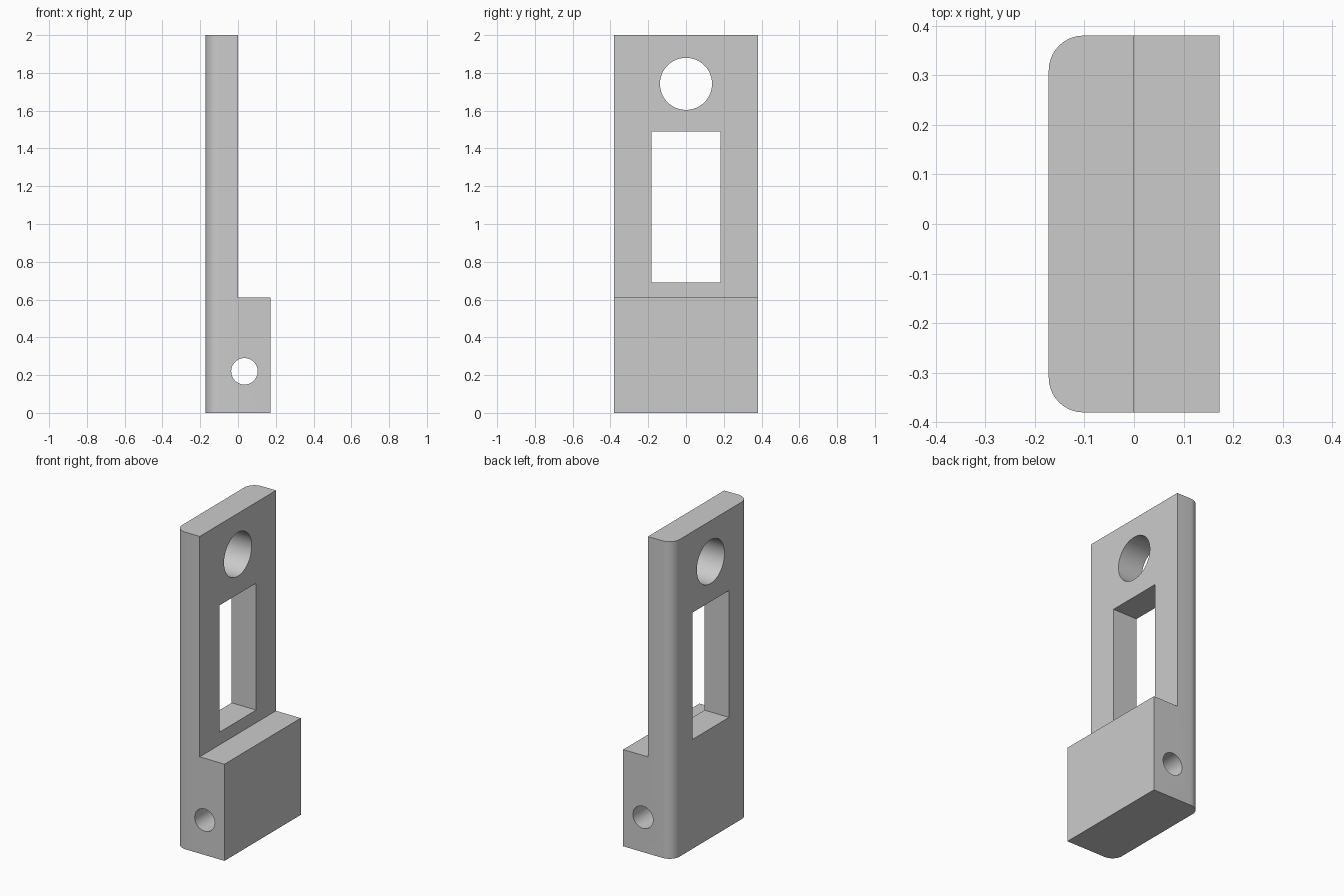
import bpy, bmesh, math

if "Cube" in bpy.data.objects:
    bpy.data.objects.remove(bpy.data.objects["Cube"])

HALF_X, HALF_Y, HEIGHT = 0.172, 0.38, 2.0
STEP_X, STEP_Z = -0.001, 0.61
CORNER = 0.07

# Bracket body: L-shaped side profile extruded across the width
profile = [(-HALF_X, 0), (HALF_X, 0), (HALF_X, STEP_Z),
           (STEP_X, STEP_Z), (STEP_X, HEIGHT), (-HALF_X, HEIGHT)]
bm = bmesh.new()
face = bm.faces.new([bm.verts.new((x, -HALF_Y, z)) for x, z in profile])
ext = bmesh.ops.extrude_face_region(bm, geom=[face])
bmesh.ops.translate(bm, vec=(0, 2 * HALF_Y, 0),
                    verts=[v for v in ext["geom"] if isinstance(v, bmesh.types.BMVert)])

# Rounded vertical corners on the back of the plate
corners = [e for e in bm.edges
           if all(abs(v.co.x + HALF_X) < 1e-5 for v in e.verts)
           and abs(e.verts[0].co.z - e.verts[1].co.z) > 1]
bmesh.ops.bevel(bm, geom=corners, offset=CORNER, offset_type='OFFSET',
                segments=10, profile=0.5, affect='EDGES')
bmesh.ops.recalc_face_normals(bm, faces=bm.faces)
mesh = bpy.data.meshes.new("bracket")
bm.to_mesh(mesh)
bm.free()
bracket = bpy.data.objects.new("bracket", mesh)
bpy.context.collection.objects.link(bracket)


def cylinder_cutter(name, radius, location, rotation):
    bpy.ops.mesh.primitive_cylinder_add(vertices=48, radius=radius, depth=2,
                                        location=location, rotation=rotation)
    bpy.context.object.name = name
    return bpy.context.object


def cut(target, cutter):
    mod = target.modifiers.new(cutter.name, 'BOOLEAN')
    mod.operation, mod.solver, mod.object = 'DIFFERENCE', 'EXACT', cutter
    bpy.ops.object.select_all(action='DESELECT')
    target.select_set(True)
    bpy.context.view_layer.objects.active = target
    bpy.ops.object.modifier_apply(modifier=mod.name)
    bpy.data.objects.remove(cutter, do_unlink=True)


# Large hole through the plate, small pin hole through the foot
cut(bracket, cylinder_cutter("plate_hole", 0.138, (0, 0, 1.742), (0, math.pi / 2, 0)))
cut(bracket, cylinder_cutter("pin_hole", 0.07, (0.034, 0, 0.22), (math.pi / 2, 0, 0)))

# Rectangular window through the plate
bpy.ops.mesh.primitive_cube_add(size=1, location=(0, 0, 1.09))
window = bpy.context.object
window.name = "window"
window.scale = (1, 0.365, 0.80)
cut(bracket, window)

# Smooth round surfaces, sharp edges elsewhere
bpy.ops.object.select_all(action='DESELECT')
bracket.select_set(True)
bpy.context.view_layer.objects.active = bracket
bpy.ops.object.shade_smooth_by_angle(angle=math.radians(30))
